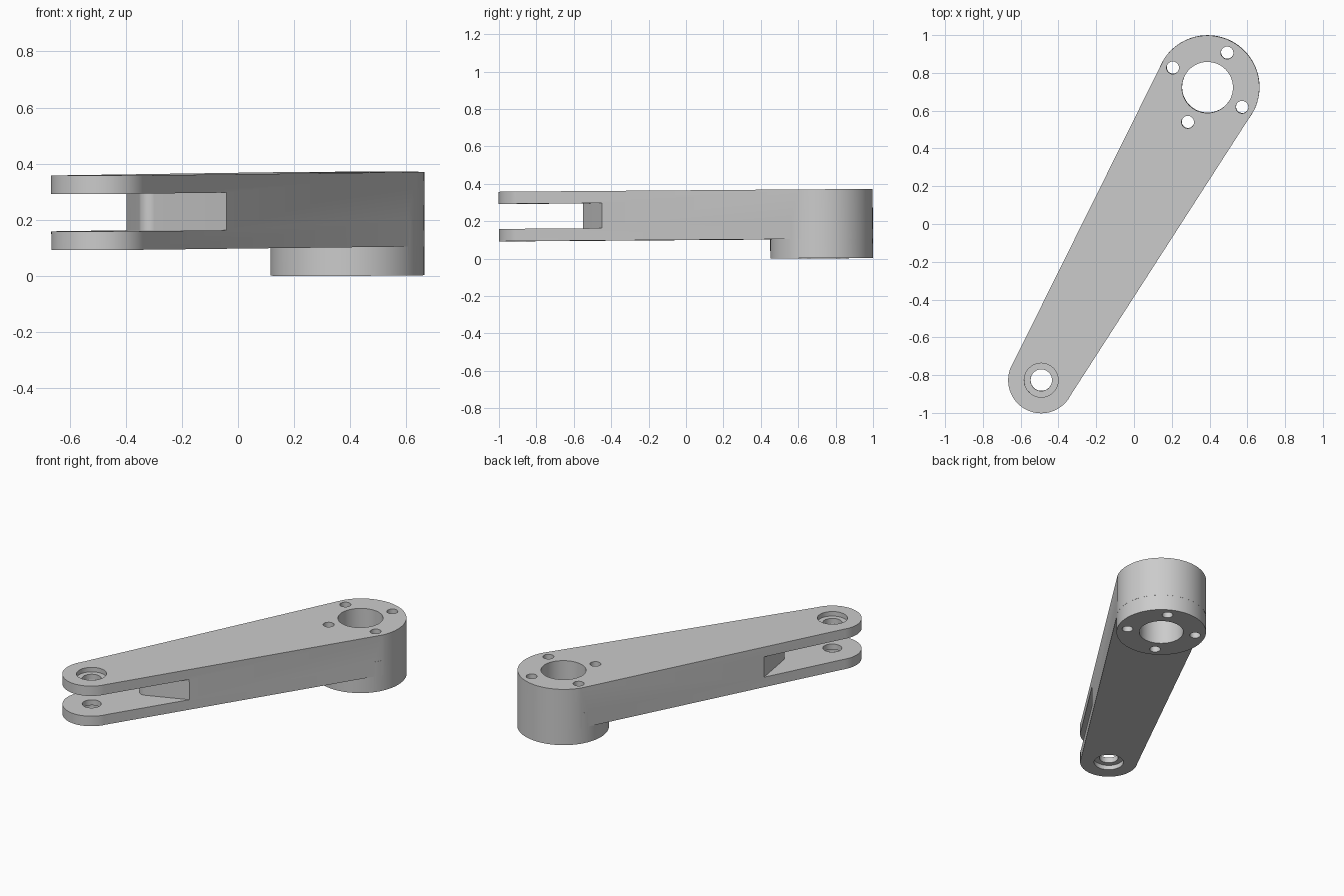
import bpy, bmesh
from math import sin, cos, tan, pi, acos, asin, atan2, hypot, radians
from mathutils import Matrix

if "Cube" in bpy.data.objects:
    bpy.data.objects.remove(bpy.data.objects["Cube"])

# Layout: local x runs along the arm, origin at the big end's centre
BIG, SMALL = (0.39, 0.725), (-0.49, -0.825)
R_BIG, R_SMALL = 0.275, 0.175
DX, DY = BIG[0] - SMALL[0], BIG[1] - SMALL[1]
L = hypot(DX, DY)
Z_ARM, Z_TOP = 0.103, 0.368


def arc(cx, cy, r, a0, a1, n):
    return [(cx + r * cos(a0 + (a1 - a0) * i / n),
             cy + r * sin(a0 + (a1 - a0) * i / n)) for i in range(n + 1)]


def prism(name, pts, z0, z1):
    bm = bmesh.new()
    low = [bm.verts.new((x, y, z0)) for x, y in pts]
    top = [bm.verts.new((x, y, z1)) for x, y in pts]
    bm.faces.new(low[::-1])
    bm.faces.new(top)
    for i in range(len(pts)):
        j = (i + 1) % len(pts)
        bm.faces.new((low[i], low[j], top[j], top[i]))
    bmesh.ops.recalc_face_normals(bm, faces=bm.faces)
    me = bpy.data.meshes.new(name)
    bm.to_mesh(me)
    bm.free()
    ob = bpy.data.objects.new(name, me)
    bpy.context.collection.objects.link(ob)
    return ob


def cylinder(name, x, y, r, z0, z1, n=64):
    return prism(name, arc(x, y, r, 0, 2 * pi, n)[:-1], z0, z1)


def combine(target, tool, operation='DIFFERENCE'):
    tool.hide_render = True
    mod = target.modifiers.new(tool.name, 'BOOLEAN')
    mod.operation, mod.solver, mod.object = operation, 'EXACT', tool
    bpy.context.view_layer.objects.active = target
    bpy.ops.object.modifier_apply(modifier=mod.name)
    bpy.data.objects.remove(tool)


# Tapered arm: two end arcs joined by their tangents
a = acos((R_BIG - R_SMALL) / L)
arm = prism("lever_arm", arc(0, 0, R_BIG, -a, a, 64)
            + arc(-L, 0, R_SMALL, a, 2 * pi - a, 64), Z_ARM, Z_TOP)

# Round boss under the big end
combine(arm, cylinder("boss", 0, 0, R_BIG - 0.0006, 0, 0.2, 128), 'UNION')

# Fork slot ending in a rounded wedge
tip_x, tip_r, px, py = 0.362, 0.04, 0.556, 0.21
phi = atan2(py, px - tip_x) - asin(tip_r / hypot(px - tip_x, py))
far = -L + px + (0.4 - py) / tan(phi)
slot = ([(-L - 0.4, -0.4), (-L - 0.4, 0.4), (far, 0.4)]
        + arc(-L + tip_x, 0, tip_r, phi + pi / 2, 1.5 * pi - phi, 16)
        + [(far, -0.4)])
combine(arm, prism("slot_cutter", slot, 0.169, 0.303))

# Main bore and four bolt holes
combine(arm, cylinder("bore_cutter", 0, 0, 0.135, -0.1, 0.6))
for k in range(4):
    t = k * pi / 2
    combine(arm, cylinder("bolt_cutter", 0.211 * cos(t), 0.211 * sin(t),
                          0.033, -0.1, 0.6, 32))

# Pin hole with a counterbore on both outer faces
combine(arm, cylinder("pin_cutter", -L, 0, 0.057, -0.1, 0.6))
for z0, z1 in ((Z_TOP - 0.03, 0.6), (-0.1, Z_ARM + 0.03)):
    combine(arm, cylinder("counterbore_cutter", -L, 0, 0.09, z0, z1))

# Place with the slight tilt along the arm
arm.data.transform(Matrix.Translation((*BIG, 0.0018))
                   @ Matrix.Rotation(atan2(DY, DX), 4, 'Z')
                   @ Matrix.Rotation(-0.0065, 4, 'Y'))
bpy.ops.object.select_all(action='DESELECT')
arm.select_set(True)
bpy.context.view_layer.objects.active = arm
bpy.ops.object.shade_smooth_by_angle(angle=radians(30))
